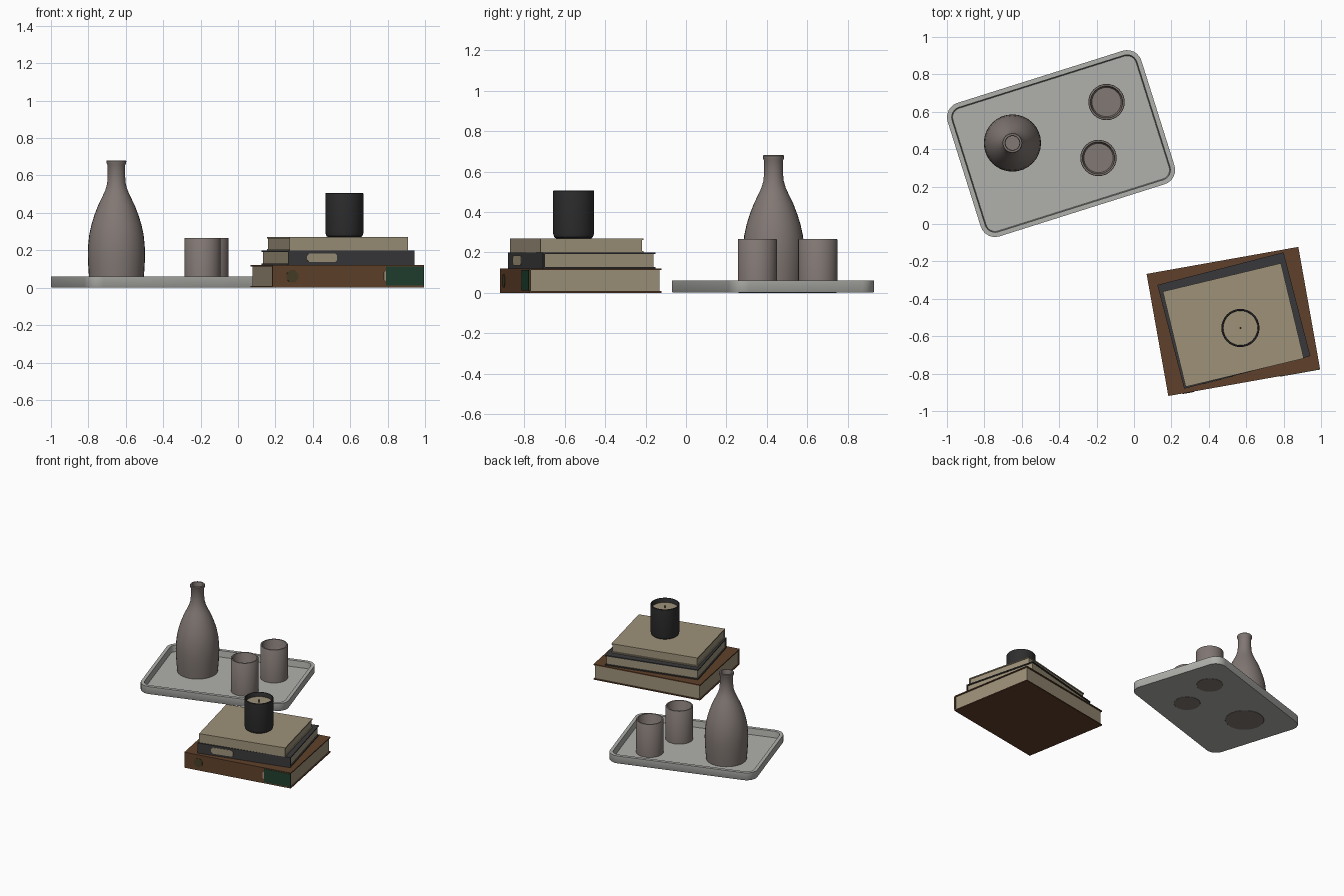
import bpy, bmesh, math

if "Cube" in bpy.data.objects:
    bpy.data.objects.remove(bpy.data.objects["Cube"])


def mat(name, rgb):
    lin = [((c / 255 + 0.055) / 1.055) ** 2.4 if c > 10 else c / 255 / 12.92 for c in rgb]
    m = bpy.data.materials.new(name)
    m.diffuse_color = (*lin, 1)
    m.use_nodes = True
    m.node_tree.nodes["Principled BSDF"].inputs["Base Color"].default_value = m.diffuse_color
    return m


STONE = mat("pale_grey", (176, 176, 172))
CLAY = mat("warm_grey_ceramic", (130, 120, 116))
PAPER = mat("cream_paper", (157, 145, 121))
BROWN = mat("brown_cover", (96, 65, 43))
CHAR = mat("charcoal_cover", (57, 57, 59))
GREEN = mat("dark_green_label", (31, 63, 46))
OLIVE = mat("olive_ornament", (70, 62, 38))
BLACK = mat("black_glass", (46, 46, 47))


def finish(name, bm, material, loc=(0, 0, 0), rot=0, smooth=False):
    bmesh.ops.recalc_face_normals(bm, faces=bm.faces)
    me = bpy.data.meshes.new(name)
    bm.to_mesh(me)
    bm.free()
    me.materials.append(material)
    ob = bpy.data.objects.new(name, me)
    bpy.context.collection.objects.link(ob)
    ob.location = loc
    ob.rotation_euler.z = math.radians(rot)
    if smooth:
        bpy.ops.object.select_all(action='DESELECT')
        ob.select_set(True)
        bpy.context.view_layer.objects.active = ob
        bpy.ops.object.shade_smooth_by_angle(angle=math.radians(35))
    return ob


def loft(bm, rings):
    """Skin a list of closed rings and cap both ends."""
    loops = [[bm.verts.new(p) for p in r] for r in rings]
    n = len(loops[0])
    for a, b in zip(loops, loops[1:]):
        for i in range(n):
            j = (i + 1) % n
            bm.faces.new((a[i], a[j], b[j], b[i]))
    bm.faces.new(loops[0][::-1])
    bm.faces.new(loops[-1])


def lathe(name, profile, material, loc, n=32):
    bm = bmesh.new()
    loft(bm, [[(r * math.cos(math.tau * i / n), r * math.sin(math.tau * i / n), z)
               for i in range(n)] for r, z in profile])
    return finish(name, bm, material, loc, smooth=True)


def box(name, lo, hi, material, loc, rot):
    bm = bmesh.new()
    loft(bm, [[(lo[0], lo[1], z), (hi[0], lo[1], z), (hi[0], hi[1], z), (lo[0], hi[1], z)]
              for z in (lo[2], hi[2])])
    return finish(name, bm, material, loc, rot)


def plate(name, outline, y, material, loc, rot):
    """Thin upright plate on a spine; outline is (x, z) points."""
    bm = bmesh.new()
    loft(bm, [[(x, yy, z) for x, z in outline] for yy in (y + 0.002, y - 0.003)])
    return finish(name, bm, material, loc, rot)


def rounded_ring(w, d, r, z, seg=6):
    pts = []
    for k, (sx, sy) in enumerate(((1, 1), (-1, 1), (-1, -1), (1, -1))):
        for i in range(seg + 1):
            a = math.pi / 2 * (k + i / seg)
            pts.append((sx * (w - r) + r * math.cos(a), sy * (d - r) + r * math.sin(a), z))
    return pts


# Tray with raised rim
bm = bmesh.new()
W, D, R = 0.543, 0.374, 0.08
loft(bm, [rounded_ring(W - i, D - i, R - i, z) for i, z in
          ((0.003, 0.0015), (0, 0.006), (0, 0.06), (0.025, 0.06), (0.03, 0.012))])
finish("tray", bm, STONE, (-0.39, 0.43, 0), 17.5, smooth=True)

# Bottle
lathe("bottle", [(0.135, 0), (0.142, 0.008), (0.147, 0.06), (0.151, 0.12), (0.153, 0.18),
                 (0.151, 0.23), (0.145, 0.285), (0.133, 0.34), (0.117, 0.39), (0.098, 0.44),
                 (0.076, 0.485), (0.06, 0.52), (0.05, 0.555), (0.047, 0.59), (0.047, 0.655),
                 (0.052, 0.665), (0.053, 0.677), (0.05, 0.681), (0.04, 0.681), (0.037, 0.67),
                 (0.037, 0.56)], CLAY, (-0.65, 0.433, 0))

# Two cups
for i, (x, y) in enumerate(((-0.147, 0.652), (-0.19, 0.353))):
    lathe(f"cup_{i + 1}", [(0.092, 0), (0.097, 0.006), (0.097, 0.263), (0.095, 0.266),
                           (0.086, 0.266), (0.084, 0.262), (0.083, 0.03), (0.078, 0.022)],
          CLAY, (x, y, 0))


# Books: two boards, a spine at the front and a page block
def book(name, cx, cy, rot, w, d, z0, z1, cover, t=0.008, over=0.008):
    loc = (cx, cy, 0)
    x, y = w / 2, d / 2
    box(name + "_bottom_board", (-x, -y, z0), (x, y, z0 + t), cover, loc, rot)
    box(name + "_top_board", (-x, -y, z1 - t), (x, y, z1), cover, loc, rot)
    box(name + "_spine", (-x, -y, z0 + t), (x, -y + t, z1 - t), cover, loc, rot)
    box(name + "_pages", (-x + over, -y + t, z0 + t), (x - over, y - over, z1 - t), PAPER, loc, rot)
    return loc, rot, -y


loc, rot, y = book("large_book", 0.531, -0.521, 10.1, 0.824, 0.663, 0, 0.12, BROWN)
plate("green_spine_label", [(0.205, 0.011), (0.412, 0.011), (0.412, 0.113), (0.205, 0.113)],
      y, GREEN, loc, rot)
plate("round_spine_ornament", [(-0.303 + 0.034 * math.cos(math.tau * (i + 0.5) / 8),
                                0.06 + 0.036 * math.sin(math.tau * (i + 0.5) / 8))
                               for i in range(8)], y, OLIVE, loc, rot)
plate("small_spine_mark", [(0.193, 0.045), (0.205, 0.035), (0.205, 0.09), (0.193, 0.08)],
      y, PAPER, loc, rot)

loc, rot, y = book("middle_book", 0.534, -0.516, 14.5, 0.697, 0.573, 0.121, 0.199, CHAR)
plate("spine_label", [(-0.162 + sx * a, 0.16 + sz * b) for sx, sz, a, b in (
    (-1, -1, 0.083, 0.012), (-1, -1, 0.07, 0.024), (1, -1, 0.07, 0.024), (1, -1, 0.083, 0.012),
    (1, 1, 0.083, 0.012), (1, 1, 0.07, 0.024), (-1, 1, 0.07, 0.024), (-1, 1, 0.083, 0.012))],
      y, PAPER, loc, rot)

book("small_book", 0.531, -0.54, 13.5, 0.65, 0.524, 0.2, 0.27, PAPER, over=0.006)

# Candle: jar, wax and wick
at = (0.569, -0.556, 0)
lathe("candle_jar", [(0.088, 0.27), (0.096, 0.276), (0.102, 0.295), (0.102, 0.503),
                     (0.1, 0.505), (0.094, 0.505), (0.092, 0.502), (0.092, 0.44)], BLACK, at)
lathe("candle_wax", [(0.092, 0.438), (0.092, 0.472)], PAPER, at)
lathe("candle_wick", [(0.005, 0.47), (0.005, 0.492)], BLACK, at, 8)
